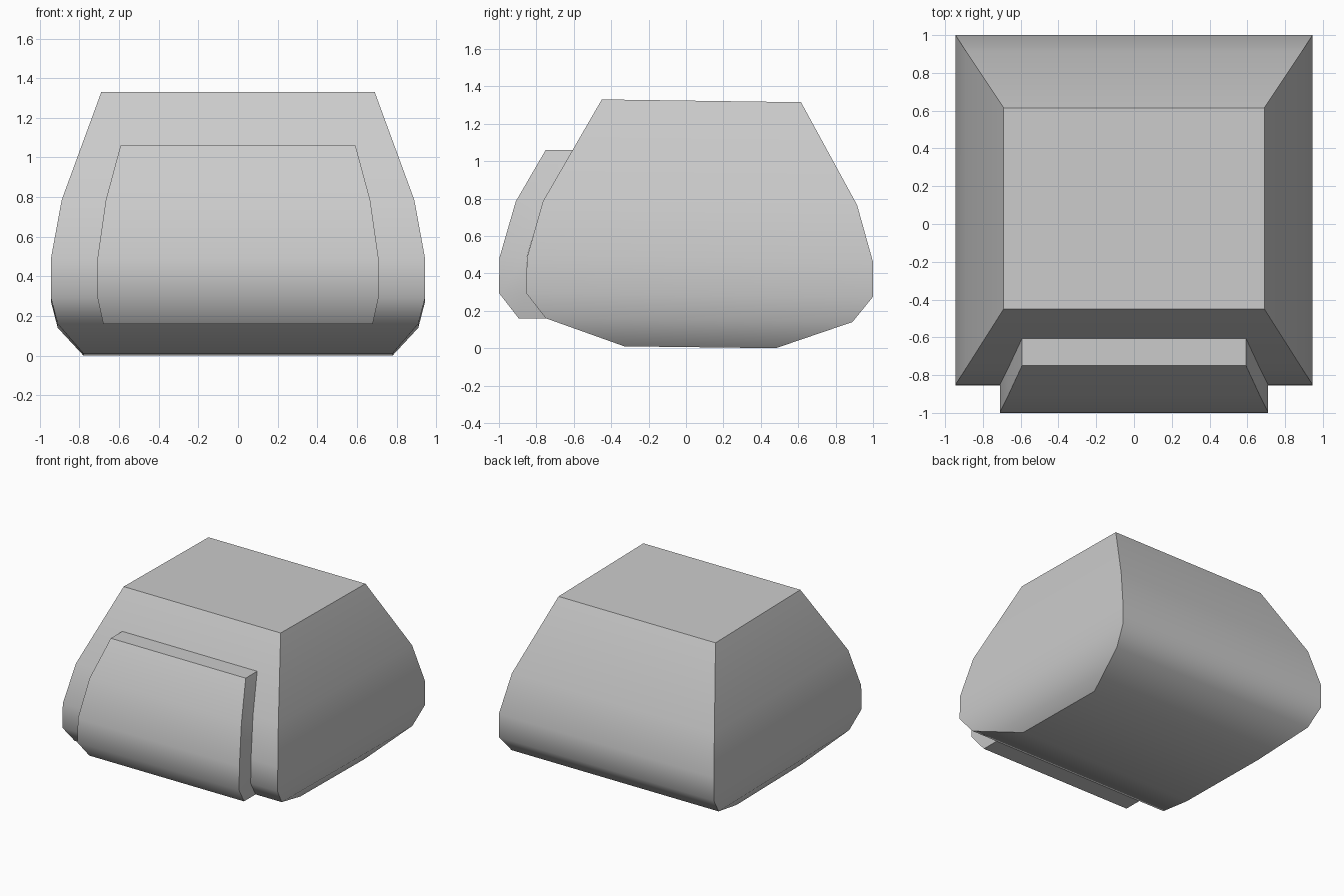
import bpy, bmesh, math

if "Cube" in bpy.data.objects:
    bpy.data.objects.remove(bpy.data.objects["Cube"])


def loft(name, rings):
    """Stack rectangular rings (half width, front y, front z, back y, back z), capped at both ends."""
    bm = bmesh.new()
    loops = []
    for hx, yf, zf, yb, zb in rings:
        pts = ((-hx, yf, zf), (hx, yf, zf), (hx, yb, zb), (-hx, yb, zb))
        loops.append([bm.verts.new(p) for p in pts])
    for a, b in zip(loops, loops[1:]):
        for i in range(4):
            j = (i + 1) % 4
            bm.faces.new((a[i], a[j], b[j], b[i]))
    bm.faces.new(loops[0][::-1])
    bm.faces.new(loops[-1])
    bmesh.ops.recalc_face_normals(bm, faces=bm.faces)
    mesh = bpy.data.meshes.new(name)
    bm.to_mesh(mesh)
    bm.free()
    obj = bpy.data.objects.new(name, mesh)
    bpy.context.collection.objects.link(obj)
    bpy.ops.object.select_all(action='DESELECT')
    obj.select_set(True)
    bpy.context.view_layer.objects.active = obj
    bpy.ops.object.shade_smooth_by_angle(angle=math.radians(42))
    return obj


# Main rounded shell, slightly tilted toward the back
loft("body", [
    (0.78, -0.33, 0.01, 0.48, 0.0),
    (0.91, -0.75, 0.16, 0.89, 0.14),
    (0.945, -0.855, 0.295, 1.0, 0.275),
    (0.945, -0.85, 0.485, 1.0, 0.46),
    (0.89, -0.765, 0.785, 0.915, 0.765),
    (0.69, -0.45, 1.33, 0.615, 1.315),
])

# Raised front panel following the curve of the body
DEPTH = 0.146
panel = [(0.68, -0.895, 0.16), (0.71, -1.0, 0.295), (0.71, -0.997, 0.485),
         (0.667, -0.91, 0.785), (0.593, -0.75, 1.06)]
loft("front_panel", [(hx, y, z, y + DEPTH, z) for hx, y, z in panel])
